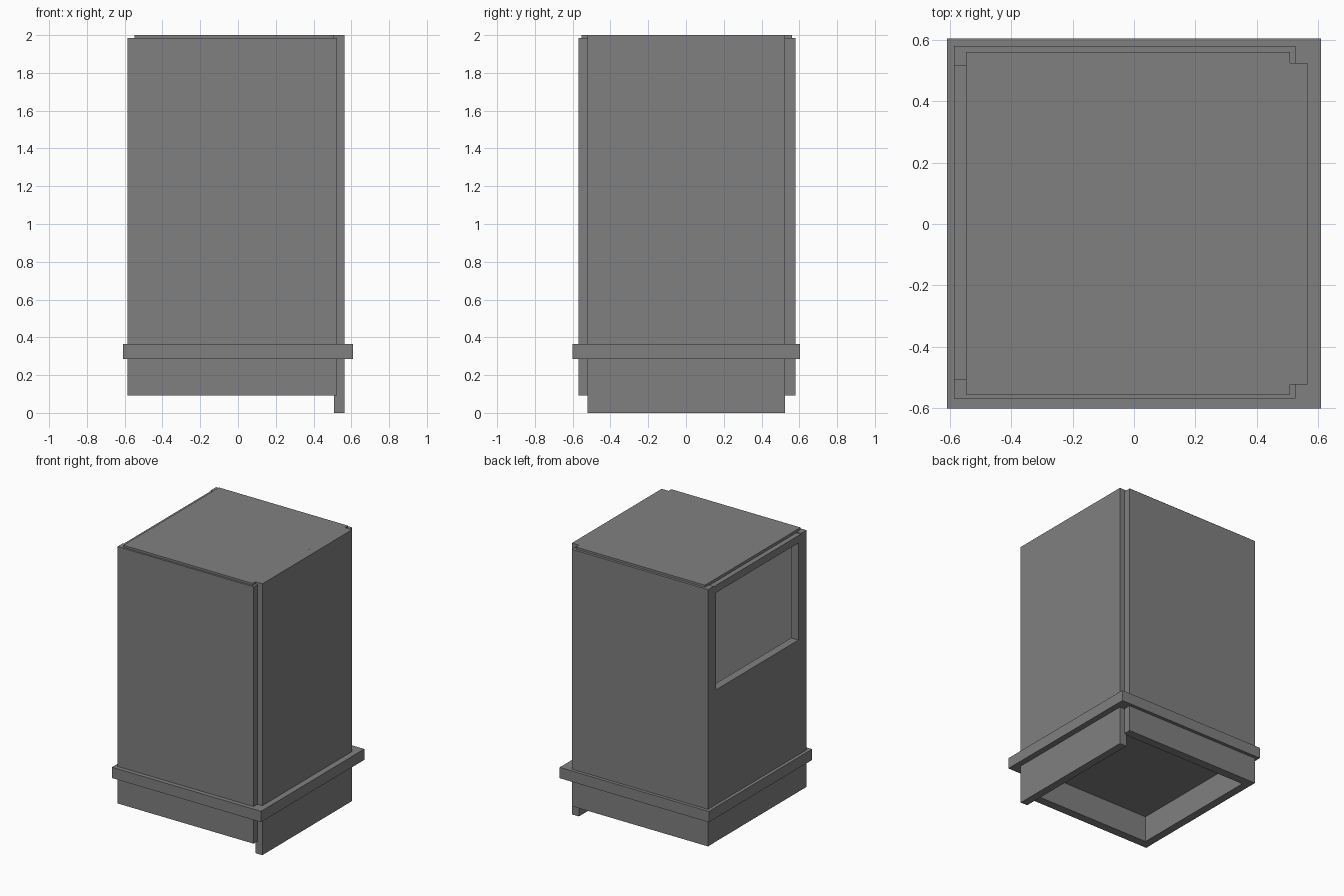
import bpy

if "Cube" in bpy.data.objects:
    bpy.data.objects.remove(bpy.data.objects["Cube"])

grey = bpy.data.materials.new("plain grey")
grey.diffuse_color = (0.216, 0.216, 0.216, 1)
grey.use_nodes = True
grey.node_tree.nodes["Principled BSDF"].inputs["Base Color"].default_value = grey.diffuse_color


def box(name, x, y, z):
    """Box from (min, max) ranges on each axis."""
    bpy.ops.mesh.primitive_cube_add(
        size=1, location=[(a + b) / 2 for a, b in (x, y, z)])
    ob = bpy.context.object
    ob.name = name
    ob.data.name = name
    ob.scale = [b - a for a, b in (x, y, z)]
    bpy.ops.object.transform_apply(location=False, rotation=False, scale=True)
    ob.data.materials.append(grey)
    return ob


LOW, HIGH = 0.092, 1.985

# Front and back walls
box("front_wall", (-0.585, 0.525), (-0.568, -0.505), (LOW, HIGH))
box("back_wall", (-0.585, 0.525), (0.515, 0.579), (LOW, HIGH))

# Right wall, longer, reaching the ground and the top
box("right_wall", (0.507, 0.564), (-0.522, 0.524), (0, 2))

# Left wall with a large opening in its upper part
left = box("left_wall", (-0.584, -0.525), (-0.51, 0.52), (LOW, 1.98))
cutter = box("window_cutter", (-0.7, -0.4), (-0.475, 0.487), (1.21, 1.925))
cutter.hide_render = True
cutter.hide_set(True)
cut = left.modifiers.new("window", 'BOOLEAN')
cut.operation = 'DIFFERENCE'
cut.solver = 'EXACT'
cut.object = cutter

# Roof plate and the floor slab that sticks out as a ledge
box("roof", (-0.547, 0.507), (-0.554, 0.56), (1.94, 2))
box("floor_slab", (-0.608, 0.608), (-0.6, 0.603), (0.285, 0.365))
